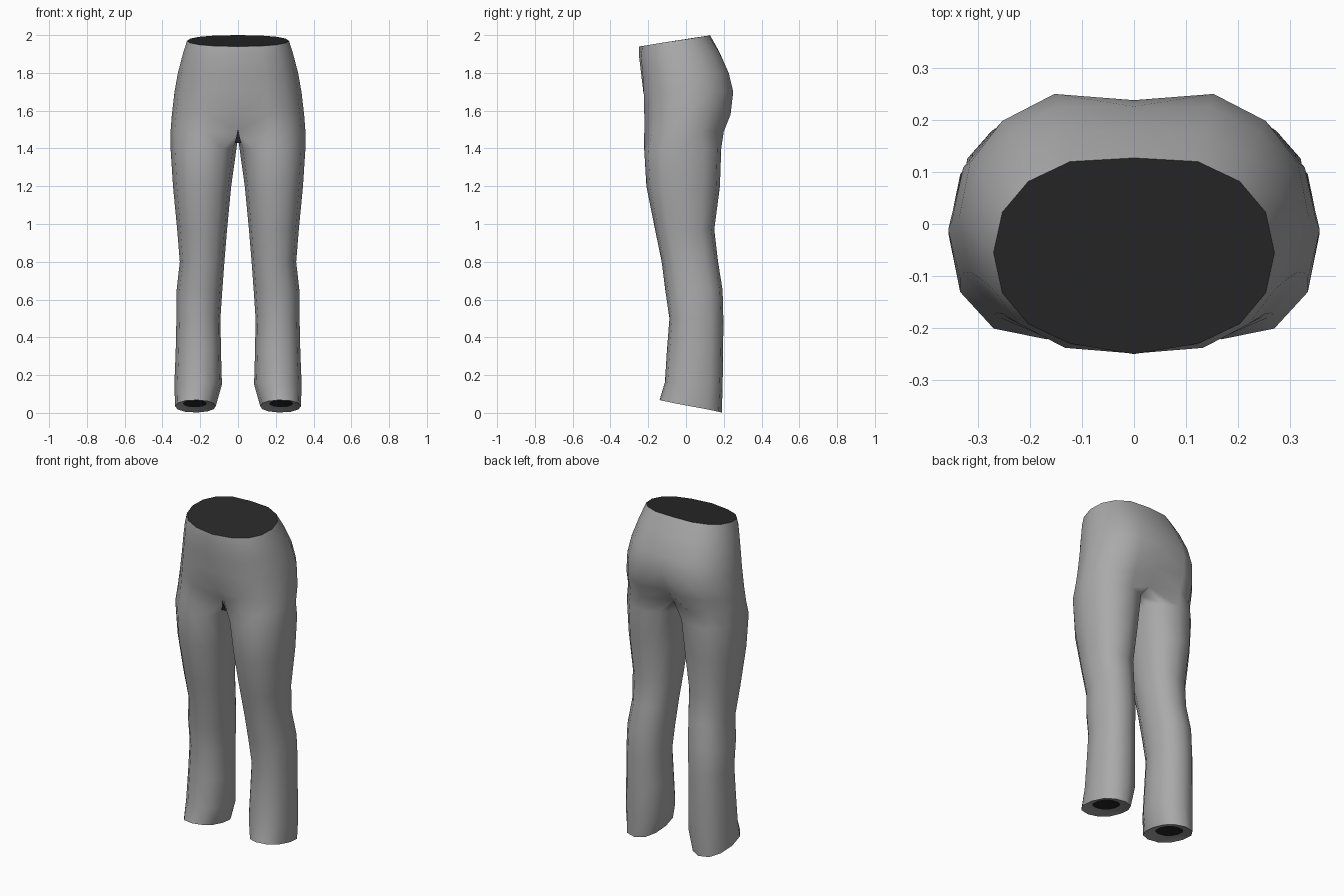
import bpy, bmesh, math

if "Cube" in bpy.data.objects:
    bpy.data.objects.remove(bpy.data.objects["Cube"])

def material(name, c):
    m = bpy.data.materials.new(name)
    m.diffuse_color = (c, c, c, 1)
    m.use_nodes = True
    m.node_tree.nodes["Principled BSDF"].inputs["Base Color"].default_value = m.diffuse_color
    return m

fabric = material("grey fabric", 0.40)
dark = material("dark inside", 0.022)

N, K = 9, 3   # outer points per half ring, inner-thigh points

def leg_ring(z, xi, xo, yf, yb, slope=0.0):
    cx, cy, hx, hy = (xi + xo) / 2, (yf + yb) / 2, (xo - xi) / 2, (yb - yf) / 2
    angles = [-125 + 250 * i / (N - 1) for i in range(N)]
    angles += [125 + 110 * j / (K + 1) for j in range(1, K + 1)]
    pts = []
    for a in map(math.radians, angles):
        c, s = math.cos(a), math.sin(a)
        x = cx + hx * math.copysign(abs(c) ** 0.9, c)
        y = cy + hy * math.copysign(abs(s) ** 0.9, s)
        pts.append((x, y, z - slope * s))
    return pts

def torso_ring(z, xo, yf, yb, cf, cb, slope=0.0):
    # half ring from front centre, round the hip, to back centre
    cy, hy = (yf + yb) / 2, (yb - yf) / 2
    pts = []
    for i in range(N):
        t = math.radians(-90 + 180 * i / (N - 1))
        s = math.sin(t)
        x = xo * max(math.cos(t), 0) ** 0.82
        y = cy + hy * math.copysign(min(abs(s) / 0.924, 1) ** 0.92, s)
        if i == 0:
            x, y = 0, cf
        if i == N - 1:
            x, y = 0, cb
        pts.append((x, y, z + slope * s))
    return pts

# z, inner x, outer x, front y, back y, slope of the ring
LEG = [(0.05, 0.165, 0.292, -0.06, 0.125, 0.02),
       (0.035, 0.118, 0.333, -0.14, 0.19, 0.033),
       (0.15, 0.085, 0.337, -0.112, 0.194, 0.012),
       (0.32, 0.09, 0.33, -0.102, 0.197, 0),
       (0.50, 0.093, 0.326, -0.088, 0.198, 0),
       (0.65, 0.083, 0.325, -0.110, 0.194, 0),
       (0.80, 0.072, 0.308, -0.129, 0.170, 0),
       (0.97, 0.058, 0.322, -0.164, 0.150, 0),
       (1.20, 0.036, 0.344, -0.210, 0.180, 0),
       (1.40, 0.008, 0.357, -0.222, 0.187, 0)]
# z, outer x, front y, back y, centre front y, centre back y, slope
TORSO = [(1.49, 0.357, -0.221, 0.200, -0.140, 0.125, 0),
         (1.58, 0.350, -0.221, 0.236, -0.195, 0.200, 0),
         (1.70, 0.336, -0.224, 0.250, -0.226, 0.238, 0),
         (1.80, 0.318, -0.230, 0.226, -0.238, 0.226, 0),
         (1.90, 0.292, -0.238, 0.176, -0.249, 0.178, 0.008),
         (1.97, 0.270, -0.230, 0.120, -0.250, 0.127, 0.03)]

bm = bmesh.new()
legs = [[bm.verts.new(p) for p in leg_ring(*r)] for r in LEG]
torso = [[bm.verts.new(p) for p in torso_ring(*r)] for r in TORSO]
# crotch seam closes the thigh along the centre line
y0, y1 = TORSO[0][4], TORSO[0][5]
seam = [bm.verts.new((0, y1 + (y0 - y1) * j / (K + 1), 1.465)) for j in range(1, K + 1)]
legs.append(torso[0] + seam)

for a, b in zip(legs, legs[1:]):
    n = N + K
    for i in range(n):
        j = (i + 1) % n
        bm.faces.new((a[i], a[j], b[j], b[i]))
for a, b in zip(torso, torso[1:]):
    for i in range(N - 1):
        bm.faces.new((a[i], a[i + 1], b[i + 1], b[i]))
# dark hem opening
cap = bm.faces.new(list(reversed(legs[0])))
cap.material_index = 1
me = bpy.data.meshes.new("trousers")
bm.to_mesh(me)
bm.free()
ob = bpy.data.objects.new("trousers", me)
bpy.context.collection.objects.link(ob)
me.materials.append(fabric)
me.materials.append(dark)
mod = ob.modifiers.new("mirror", "MIRROR")
mod.use_mirror_merge = True
mod.merge_threshold = 0.0005
bpy.context.view_layer.objects.active = ob
ob.select_set(True)
bpy.ops.object.shade_smooth_by_angle(angle=math.radians(75))

def plain(name, verts, faces):
    m = bpy.data.meshes.new(name)
    m.from_pydata(verts, [], faces)
    m.materials.append(dark)
    o = bpy.data.objects.new(name, m)
    bpy.context.collection.objects.link(o)

# dark waist opening
half = torso_ring(*TORSO[-1])
rim = half + [(-x, y, z) for x, y, z in reversed(half[1:-1])]
plain("waist_opening", rim, [list(range(len(rim)))])

# small dark gap at the crotch
plain("crotch_gap", [(0, -0.156, 1.505), (-0.016, -0.135, 1.43), (0.016, -0.135, 1.43)],
      [(0, 1, 2)])
